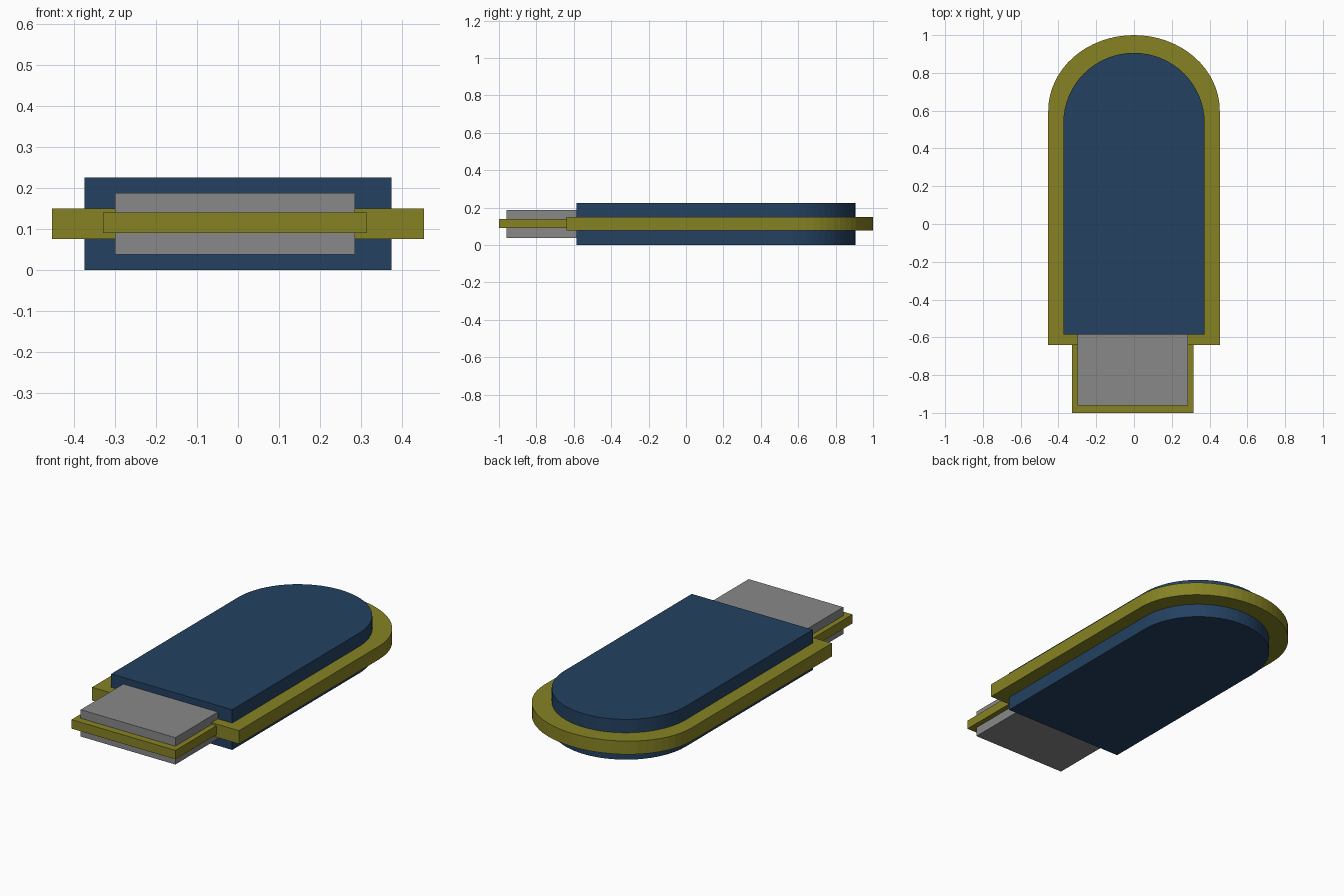
import bpy, bmesh, math

if "Cube" in bpy.data.objects:
    bpy.data.objects.remove(bpy.data.objects["Cube"])


def material(name, color):
    m = bpy.data.materials.new(name)
    m.diffuse_color = (*color, 1)
    m.use_nodes = True
    m.node_tree.nodes["Principled BSDF"].inputs["Base Color"].default_value = m.diffuse_color
    return m


navy = material("navy blue", (0.017, 0.053, 0.12))
olive = material("olive", (0.24, 0.225, 0.017))
grey = material("metal grey", (0.25, 0.25, 0.25))


def extrude_outline(name, points, z0, z1, mat):
    """Closed prism from an outline in the xy plane."""
    bm = bmesh.new()
    face = bm.faces.new([bm.verts.new((x, y, z0)) for x, y in points])
    result = bmesh.ops.extrude_face_region(bm, geom=[face])
    top = [v for v in result["geom"] if isinstance(v, bmesh.types.BMVert)]
    bmesh.ops.translate(bm, verts=top, vec=(0, 0, z1 - z0))
    bmesh.ops.recalc_face_normals(bm, faces=bm.faces)
    mesh = bpy.data.meshes.new(name)
    bm.to_mesh(mesh)
    bm.free()
    mesh.materials.append(mat)
    obj = bpy.data.objects.new(name, mesh)
    bpy.context.collection.objects.link(obj)
    return obj


def rounded_end(half_width, y_front, y_arc, y_back, steps=32):
    """Straight-sided outline with a half-ellipse at the back."""
    arc = [(half_width * math.cos(math.pi * i / steps),
            y_arc + (y_back - y_arc) * math.sin(math.pi * i / steps))
           for i in range(steps + 1)]
    return [(-half_width, y_front), (half_width, y_front)] + arc


def rectangle(x0, x1, y0, y1):
    return [(x0, y0), (x1, y0), (x1, y1), (x0, y1)]


# Main casing and the band around its middle
extrude_outline("casing", rounded_end(0.374, -0.585, 0.535, 0.906), 0, 0.225, navy)
extrude_outline("middle_band", rounded_end(0.454, -0.64, 0.6, 1.0), 0.076, 0.15, olive)

# Plug shell and the thin plate through its middle
extrude_outline("plug_shell", rectangle(-0.30, 0.285, -0.96, -0.5), 0.038, 0.188, grey)
extrude_outline("plug_plate", rectangle(-0.329, 0.314, -1.0, -0.6), 0.09, 0.14, olive)
